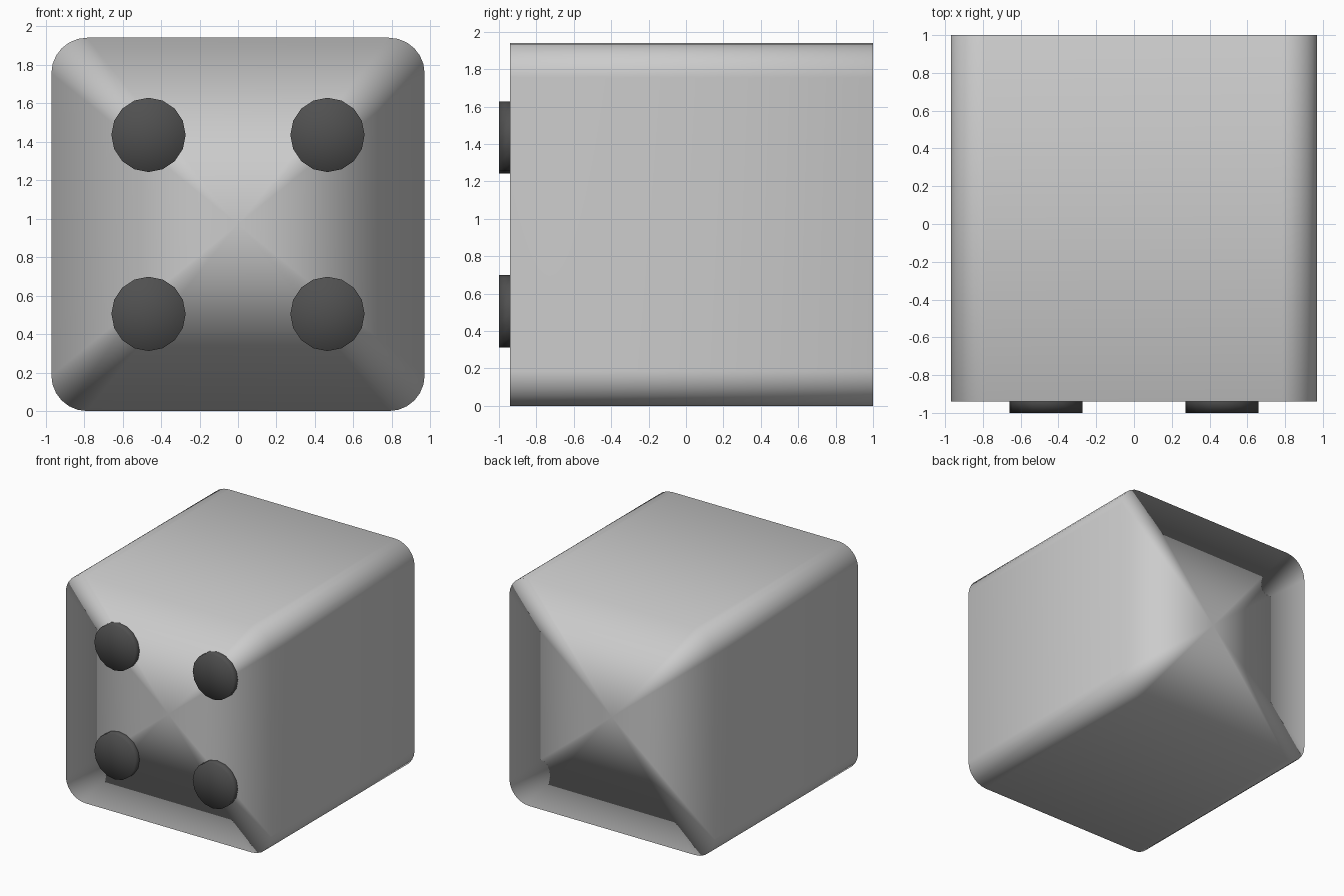
import bpy, bmesh
from math import cos, sin, pi

if "Cube" in bpy.data.objects:
    bpy.data.objects.remove(bpy.data.objects["Cube"])

HALF, RADIUS, MID_Z = 0.97, 0.185, 0.97
FRONT, BACK = -0.94, 1.0


def prism(name, profile, y0, y1, centre, back_cap=True):
    """Extrude an x/z outline along y, closing the ends with triangle fans."""
    bm = bmesh.new()
    rings = [[bm.verts.new((x, y, z)) for x, z in profile] for y in (y0, y1)]
    hubs = [bm.verts.new((centre[0], y, centre[1])) for y in (y0, y1)]
    n = len(profile)
    for i in range(n):
        j = (i + 1) % n
        bm.faces.new((rings[0][i], rings[0][j], rings[1][j], rings[1][i]))
        bm.faces.new((rings[0][j], rings[0][i], hubs[0]))
        if back_cap:
            bm.faces.new((rings[1][i], rings[1][j], hubs[1]))
    if not back_cap:
        bm.verts.remove(hubs[1])
    bmesh.ops.recalc_face_normals(bm, faces=bm.faces)
    # an open shell still has to face the front
    if sum(f.normal.y * f.calc_area() for f in bm.faces) > 0.01:
        bmesh.ops.reverse_faces(bm, faces=bm.faces)
    for f in bm.faces:
        f.smooth = True
    mesh = bpy.data.meshes.new(name)
    bm.to_mesh(mesh)
    bm.free()
    obj = bpy.data.objects.new(name, mesh)
    bpy.context.collection.objects.link(obj)
    # smooth shading across all edges, led by the large faces
    mod = obj.modifiers.new("area_normals", 'WEIGHTED_NORMAL')
    mod.mode = 'FACE_AREA'
    return obj


# Block: rounded square outline, 6 segments per corner
outline = []
for k, (sx, sz) in enumerate(((1, 1), (-1, 1), (-1, -1), (1, -1))):
    for s in range(7):
        a = (k + s / 6) * pi / 2
        outline.append((sx * (HALF - RADIUS) + RADIUS * cos(a),
                        MID_Z + sz * (HALF - RADIUS) + RADIUS * sin(a)))
prism("block", outline, FRONT, BACK, (0, MID_Z))

# Four dark studs on the front face
dark = bpy.data.materials.new("dark")
dark.diffuse_color = (0.08, 0.08, 0.08, 1)
dark.use_nodes = True
dark.node_tree.nodes["Principled BSDF"].inputs["Base Color"].default_value = dark.diffuse_color
for sx, side in ((-1, "left"), (1, "right")):
    for sz, level in ((-1, "lower"), (1, "upper")):
        cx, cz = sx * 0.465, MID_Z + sz * 0.465
        ring = [(cx + 0.193 * cos(i * pi / 8), cz + 0.193 * sin(i * pi / 8))
                for i in range(16)]
        stud = prism(f"stud_{level}_{side}", ring, -1.0, FRONT, (cx, cz), False)
        stud.data.materials.append(dark)
